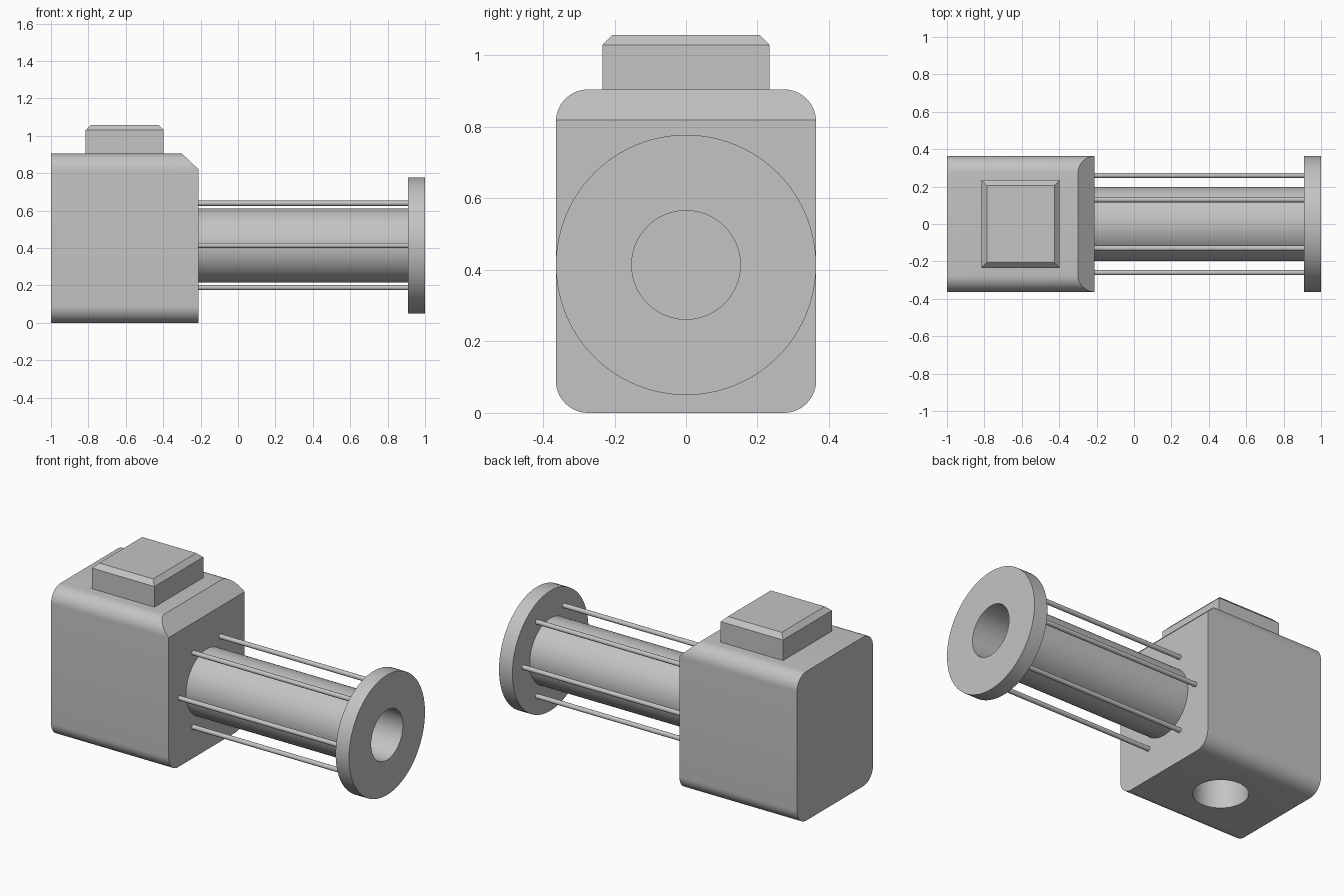
import bpy, bmesh
from math import pi, cos, sin, radians
from mathutils import Matrix, Vector

cube = bpy.data.objects.get("Cube")
if cube:
    bpy.data.objects.remove(cube, do_unlink=True)

grey = bpy.data.materials.new("plain grey")
grey.use_nodes = True
COLOUR = (0.55, 0.55, 0.55, 1)
grey.diffuse_color = COLOUR
grey.node_tree.nodes["Principled BSDF"].inputs["Base Color"].default_value = COLOUR

AXIS_Z = 0.414      # height of the pipe axis
FACE_X = -0.21      # housing face that carries the pipe
FLANGE_X = 0.91
BORE = 0.152
HALF_Y = 0.364
TOP = 0.905


def finish(name, bm):
    bmesh.ops.recalc_face_normals(bm, faces=bm.faces)
    mesh = bpy.data.meshes.new(name)
    bm.to_mesh(mesh)
    bm.free()
    obj = bpy.data.objects.new(name, mesh)
    bpy.context.collection.objects.link(obj)
    mesh.materials.append(grey)
    return obj


def smooth(obj):
    bpy.ops.object.select_all(action='DESELECT')
    obj.select_set(True)
    bpy.context.view_layer.objects.active = obj
    bpy.ops.object.shade_smooth_by_angle(angle=radians(25))


def cylinder(name, radius, start, end, sides):
    """Solid cylinder between two points."""
    start, end = Vector(start), Vector(end)
    line = end - start
    turn = line.to_track_quat('Z', 'Y').to_matrix().to_4x4()
    bm = bmesh.new()
    bmesh.ops.create_cone(bm, cap_ends=True, segments=sides, radius1=radius,
                          radius2=radius, depth=line.length,
                          matrix=Matrix.Translation((start + end) / 2) @ turn)
    return finish(name, bm)


def ring(name, x0, x1, outer, inner, sides=96):
    """Hollow cylinder along the pipe axis."""
    bm = bmesh.new()
    loops = []
    for x, r in ((x0, inner), (x0, outer), (x1, outer), (x1, inner)):
        angles = [2 * pi * i / sides for i in range(sides)]
        loops.append([bm.verts.new((x, r * cos(a), AXIS_Z + r * sin(a))) for a in angles])
    for k in range(4):
        a, b = loops[k], loops[(k + 1) % 4]
        for i in range(sides):
            j = (i + 1) % sides
            bm.faces.new((a[i], a[j], b[j], b[i]))
    obj = finish(name, bm)
    smooth(obj)
    return obj


# Housing: rounded section extruded along x, with a chamfered top edge
bm = bmesh.new()
R, STEPS = 0.09, 12
section = []
for q, (sy, sz) in enumerate(((1, 1), (-1, 1), (-1, 0), (1, 0))):
    cy = sy * (HALF_Y - R)
    cz = TOP - R if sz else R
    for i in range(STEPS + 1):
        a = (q + i / STEPS) * pi / 2
        section.append(bm.verts.new((-1, cy + R * cos(a), cz + R * sin(a))))
end = bm.faces.new(section)
grown = bmesh.ops.extrude_face_region(bm, geom=[end], use_keep_orig=True)
moved = [v for v in grown["geom"] if isinstance(v, bmesh.types.BMVert)]
bmesh.ops.translate(bm, verts=moved, vec=(FACE_X + 1, 0, 0))
cut = bmesh.ops.bisect_plane(bm, geom=bm.verts[:] + bm.edges[:] + bm.faces[:],
                             plane_co=(-0.3, 0, TOP), plane_no=(0.085, 0, 0.09),
                             clear_outer=True)
rim = [e for e in cut["geom_cut"] if isinstance(e, bmesh.types.BMEdge)]
bmesh.ops.contextual_create(bm, geom=rim)
housing = finish("housing", bm)

# Blind port in the underside
cutter = cylinder("port_cutter", 0.15, (-0.605, 0, -0.1), (-0.605, 0, 0.25), 96)
cutter.hide_render = True
mod = housing.modifiers.new("port", 'BOOLEAN')
mod.object = cutter
mod.operation = 'DIFFERENCE'
mod.solver = 'EXACT'
bpy.context.view_layer.objects.active = housing
bpy.ops.object.modifier_apply(modifier="port")
bpy.data.objects.remove(cutter, do_unlink=True)
smooth(housing)

# Cap on top with bevelled upper rim
bm = bmesh.new()
levels = []
for z, inset in ((TOP, 0), (1.03, 0), (1.058, 0.028)):
    hx, hy = 0.209 - inset, 0.234 - inset
    levels.append([bm.verts.new((-0.606 + sx * hx, sy * hy, z))
                   for sx, sy in ((-1, -1), (1, -1), (1, 1), (-1, 1))])
bm.faces.new(levels[0])
bm.faces.new(levels[-1])
for low, high in zip(levels, levels[1:]):
    for i in range(4):
        j = (i + 1) % 4
        bm.faces.new((low[i], low[j], high[j], high[i]))
finish("top_cap", bm)

# Pipe and end flange share one bore
ring("pipe", FACE_X, FLANGE_X, 0.198, BORE)
ring("flange", FLANGE_X, 1.0, HALF_Y, BORE)

# Six tie rods around the pipe
for i in range(6):
    a = i * pi / 3
    y, z = 0.26 * cos(a), AXIS_Z + 0.26 * sin(a)
    rod = cylinder(f"tie_rod_{i + 1}", 0.014, (FACE_X, y, z), (FLANGE_X, y, z), 24)
    smooth(rod)
